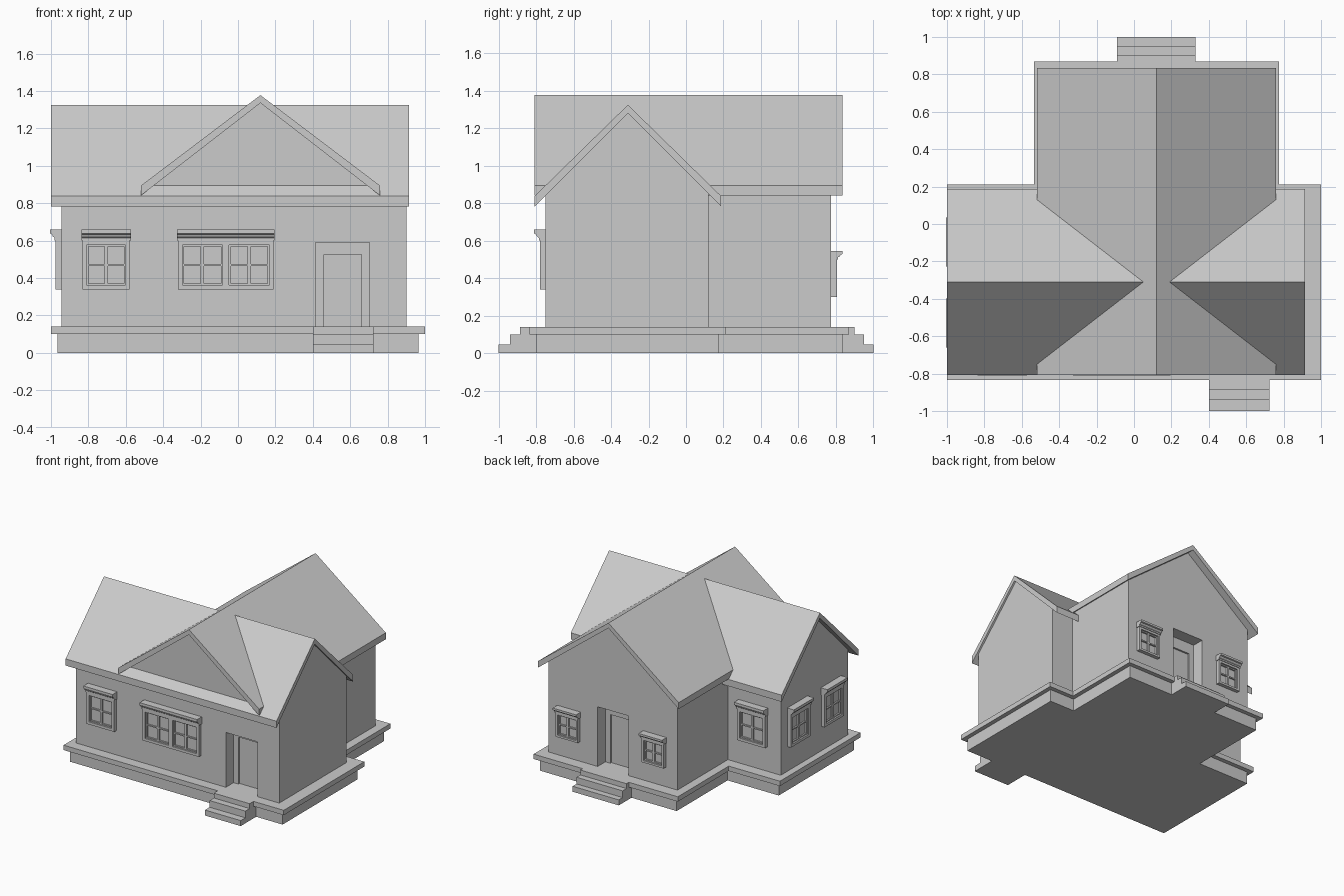
import bpy, bmesh
from math import radians
from mathutils import Matrix

if "Cube" in bpy.data.objects:
    bpy.data.objects.remove(bpy.data.objects["Cube"])


def finish(name, bm, mat=None):
    if mat is not None:
        bm.transform(mat)
    bmesh.ops.recalc_face_normals(bm, faces=bm.faces)
    me = bpy.data.meshes.new(name)
    bm.to_mesh(me)
    bm.free()
    ob = bpy.data.objects.new(name, me)
    bpy.context.collection.objects.link(ob)
    return ob


def add_prism(bm, pts, axis, lo, hi):
    """Extrude a 2D outline along an axis: x -> (y,z), y -> (x,z), z -> (x,y)."""
    def place(p, t):
        return {'x': (t, p[0], p[1]), 'y': (p[0], t, p[1]), 'z': (p[0], p[1], t)}[axis]
    a = [bm.verts.new(place(p, lo)) for p in pts]
    b = [bm.verts.new(place(p, hi)) for p in pts]
    bm.faces.new(a)
    bm.faces.new(b[::-1])
    n = len(pts)
    for i in range(n):
        bm.faces.new((a[i], a[(i + 1) % n], b[(i + 1) % n], b[i]))


def prism(name, pts, axis, lo, hi):
    bm = bmesh.new()
    add_prism(bm, pts, axis, lo, hi)
    return finish(name, bm)


def add_box(bm, x0, x1, y0, y1, z0, z1):
    add_prism(bm, [(x0, y0), (x1, y0), (x1, y1), (x0, y1)], 'z', z0, z1)


def boolean(ob, other, op):
    m = ob.modifiers.new("bool", 'BOOLEAN')
    m.operation, m.solver, m.object = op, 'EXACT', other
    bpy.context.view_layer.objects.active = ob
    bpy.ops.object.modifier_apply(modifier=m.name)
    bpy.data.objects.remove(other)


# T-shaped foundation, stepped in two layers
def tee(d):
    return [(-1 + d, -.835 + d), (1 - d, -.835 + d), (1 - d, .21 - d), (.775 - d, .21 - d),
            (.775 - d, .87 - d), (-.535 + d, .87 - d), (-.535 + d, .21 - d), (-1 + d, .21 - d)]


prism("foundation_base", tee(.035), 'z', 0, .10)
prism("foundation_slab", tee(0), 'z', .10, .14)

# Entrance steps
prism("front_steps", [(-1, 0), (-1, .045), (-.94, .045), (-.94, .10), (-.885, .10),
                      (-.885, .14), (-.80, .14), (-.80, 0)], 'x', .40, .725)
prism("back_steps", [(1, 0), (1, .045), (.95, .045), (.95, .10), (.90, .10),
                     (.90, .14), (.83, .14), (.83, 0)], 'x', -.09, .33)

# Walls: two crossing gabled blocks, with door recesses cut out
walls = prism("walls", [(-.75, .14), (.12, .14), (.12, .87), (-.31, 1.30), (-.75, .865)],
              'x', -.945, .90)
cross = prism("cross_wing", [(-.465, .14), (.705, .14), (.705, .905), (.12, 1.345), (-.465, .905)],
              'y', -.7495, .775)
boolean(walls, cross, 'UNION')
for x0, x1, y0, y1, top in ((.415, .704, -.9, -.63, .59), (-.02, .26, .655, .9, .63)):
    bm = bmesh.new()
    add_box(bm, x0, x1, y0, y1, .10, top)
    boolean(walls, finish("door_cutter", bm), 'DIFFERENCE')


# Roofs: chevron profiles
def chevron(c, half, eave, ridge, t_eave, t_ridge):
    return [(c - half, eave), (c, ridge), (c + half, eave),
            (c + half, eave - t_eave), (c, ridge - t_ridge), (c - half, eave - t_eave)]


prism("main_roof", chevron(-.31, .4975, .838, 1.325, .055, .045), 'x', -1, .915)
prism("cross_roof", chevron(.12, .638, .895, 1.378, .053, .042), 'y', -.808, .835)


# Doors set into the recesses (local -y is outward)
def door(name, x, y, w, h, inner, top, turn):
    mat = Matrix.Translation((x, y, .14)) @ Matrix.Rotation(radians(turn), 4, 'Z')
    bm = bmesh.new()
    for s in (-1, 1):
        a, b = sorted((s * inner / 2, s * w / 2))
        add_box(bm, a, b, -.02, .01, 0, h)
    add_box(bm, -inner / 2, inner / 2, -.02, .01, top, h)
    finish(name + "_frame", bm, mat)
    bm = bmesh.new()
    add_box(bm, -inner / 2, inner / 2, -.006, .01, 0, top)
    finish(name, bm, mat)


door("front_door", .5595, -.63, .289, .45, .20, .385, 0)
door("back_door", .12, .655, .28, .49, .19, .40, 180)


# Windows: frame, sash bars, glass and moulded hood (local -y is outward)
def window(name, x, y, w, z0, z1, turn, sashes=1):
    mat = Matrix.Translation((x, y, 0)) @ Matrix.Rotation(radians(turn), 4, 'Z')
    k = (z1 - z0) / .32
    hood = z1 - .06 * k
    t, h = .022 * k, w / 2
    bm = bmesh.new()
    add_box(bm, -h, h, -.03, .01, z0, z0 + t)
    add_box(bm, -h, h, -.03, .01, hood - t, hood)
    for s in (-1, 1):
        a, b = sorted((s * h, s * (h - t)))
        add_box(bm, a, b, -.03, .01, z0 + t, hood - t)
    if sashes == 2:
        add_box(bm, -.018, .018, -.03, .01, z0 + t, hood - t)
    finish(name + "_frame", bm, mat)

    bm = bmesh.new()
    spans = [(-h + t, h - t)] if sashes == 1 else [(-h + t, -.018), (.018, h - t)]
    lo, hi, s = z0 + t, hood - t, .009
    for a, b in spans:
        c, m = (a + b) / 2, (lo + hi) / 2
        for u0, u1 in ((a, a + s), (c - s, c + s), (b - s, b)):
            add_box(bm, u0, u1, -.018, .005, lo, hi)
        for v0, v1 in ((lo, lo + s), (m - .005, m + .005), (hi - s, hi)):
            add_box(bm, a, b, -.017, .005, v0, v1)
    finish(name + "_sash", bm, mat)

    bm = bmesh.new()
    add_box(bm, -h + t, h - t, -.005, .005, lo, hi)
    finish(name + "_glass", bm, mat)

    bm = bmesh.new()
    add_prism(bm, [(.01, z1), (-.06, z1), (-.06, z1 - .022 * k), (-.05, z1 - .027 * k),
                   (-.045, z1 - .038 * k), (-.035, z1 - .045 * k), (-.035, hood), (.01, hood)],
              'x', -h - .006, h + .006)
    finish(name + "_hood", bm, mat)


window("front_window", -.705, -.75, .252, .34, .66, 0)
window("front_double_window", -.065, -.75, .51, .34, .66, 0, 2)
window("side_window_rear", -.945, -.095, .25, .34, .66, -90)
window("side_window_front", -.945, -.53, .25, .34, .66, -90)
window("wing_back_window", -.695, .12, .255, .34, .66, 180)
for side, x in (("left", -.26), ("right", .52)):
    window("back_window_" + side, x, .775, .20, .30, .545, 180)
